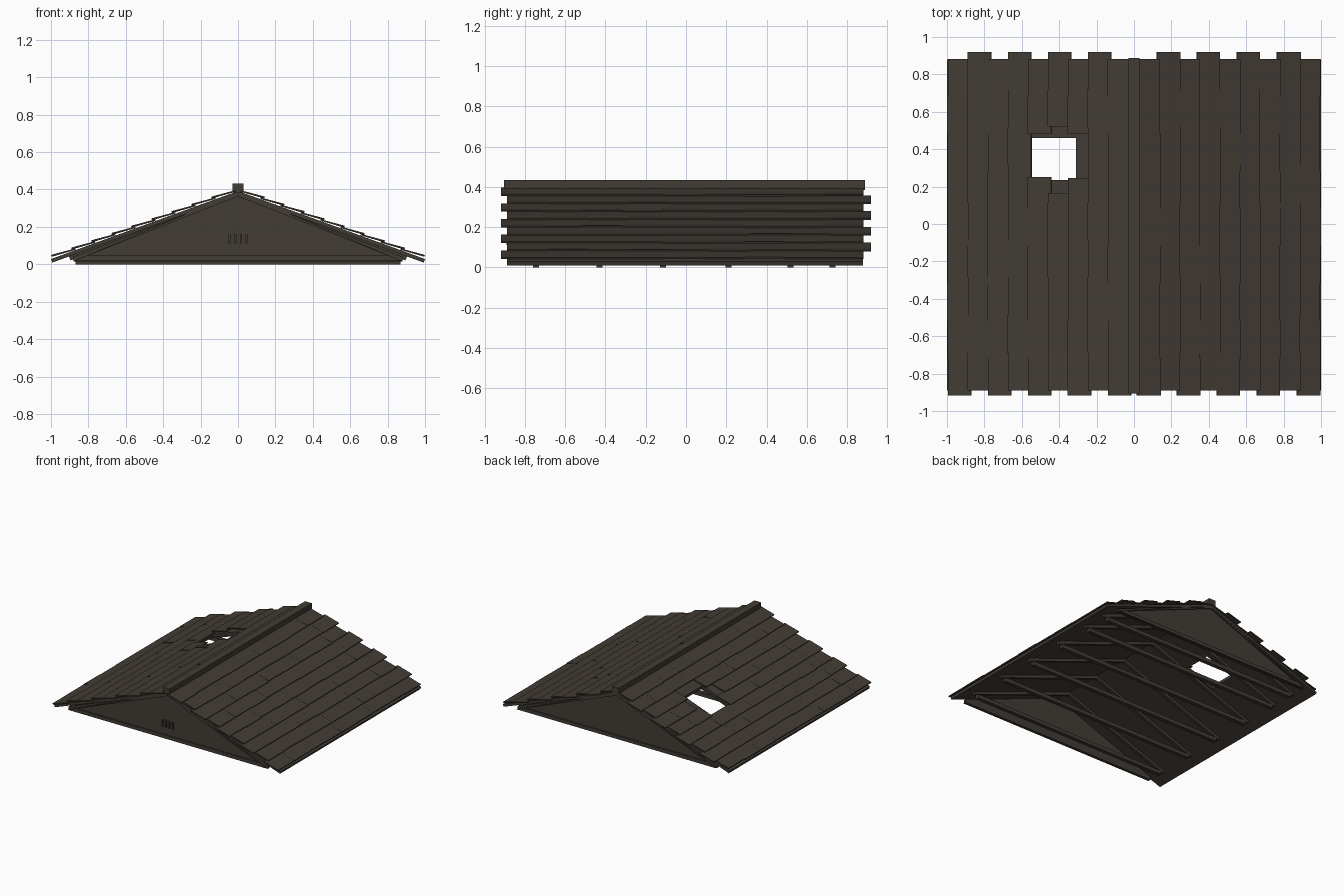
import bpy, bmesh, math, random

if "Cube" in bpy.data.objects:
    bpy.data.objects.remove(bpy.data.objects["Cube"])

random.seed(4)
A = math.radians(20)
Z0 = 0.392  # height of the deck's top surface at the ridge


def material(name, col):
    m = bpy.data.materials.new(name)
    m.diffuse_color = (*col, 1)
    m.use_nodes = True
    m.node_tree.nodes["Principled BSDF"].inputs["Base Color"].default_value = m.diffuse_color
    return m


SHINGLE = material("dark shingle brown", (0.055, 0.045, 0.035))
WOOD = material("dark timber", (0.054, 0.045, 0.036))


def slope(side, x, n):
    """Point in the xz plane: x along the slope, n above the deck."""
    return (side * (x + n * math.sin(A)), Z0 - x * math.tan(A) + n * math.cos(A))


def add_prism(bm, profile, y0, y1):
    """Extrude an xz profile from y0 to y1."""
    a = [bm.verts.new((x, y0, z)) for x, z in profile]
    b = [bm.verts.new((x, y1, z)) for x, z in profile]
    k = len(profile)
    bm.faces.new(a)
    bm.faces.new(b[::-1])
    for i in range(k):
        j = (i + 1) % k
        bm.faces.new((a[j], a[i], b[i], b[j]))


def rect(x0, x1, z0, z1):
    return [(x0, z0), (x1, z0), (x1, z1), (x0, z1)]


def finish(name, bm, mat):
    bmesh.ops.recalc_face_normals(bm, faces=bm.faces[:])
    me = bpy.data.meshes.new(name)
    bm.to_mesh(me)
    bm.free()
    ob = bpy.data.objects.new(name, me)
    bpy.context.collection.objects.link(ob)
    me.materials.append(mat)
    return ob


def prism(name, profile, y0, y1, mat):
    bm = bmesh.new()
    add_prism(bm, profile, y0, y1)
    return finish(name, bm, mat)


# Roof decks
decks = {}
for side, label in ((-1, "left"), (1, "right")):
    prof = [slope(side, 1.0, 0), slope(side, 1.0, -0.02),
            (0, Z0 - 0.0213), (0, Z0)]
    decks[side] = prism(label + "_roof_deck", prof, -0.89, 0.88, WOOD)

# Broken hole through the left deck
cutter = prism("hole_cutter", rect(-0.545, -0.31, 0.0, 0.6), 0.235, 0.46, WOOD)
cutter.hide_render = True
mod = decks[-1].modifiers.new("hole", 'BOOLEAN')
mod.operation = 'DIFFERENCE'
mod.solver = 'EXACT'
mod.object = cutter
bpy.context.view_layer.objects.active = decks[-1]
bpy.ops.object.modifier_apply(modifier="hole")
bpy.data.objects.remove(cutter)

# Shingle rows in running bond, with rows 2-4 broken away on the left
ROWS, PITCH, COLS = 9, 0.107, 9
GAPS = {2: (0.245, 0.48), 3: (0.165, 0.52), 4: (0.25, 0.48)}
for side, label in ((-1, "left"), (1, "right")):
    bm = bmesh.new()
    for r in range(ROWS):
        x0, x1 = 0.027 + r * PITCH, 0.027 + (r + 1) * PITCH
        ya, yb = (-0.918, 0.882) if r % 2 == 0 else (-0.89, 0.92)
        for c in range(COLS):
            s = ya + (yb - ya) * c / COLS
            e = ya + (yb - ya) * (c + 1) / COLS
            parts = [(s, e)]
            if side < 0 and r in GAPS:
                g0, g1 = GAPS[r]
                parts = [(s, min(e, g0)), (max(s, g1), e)]
            lift = random.uniform(-0.0015, 0.0015)
            drop = random.uniform(-0.003, 0.003)
            for p, q in parts:
                if q - p < 0.005:
                    continue
                up, lo = max(x0 - 0.015, 0.01), x1 + drop
                prof = [slope(side, up, 0.001), slope(side, lo, 0.011 + lift),
                        slope(side, lo, 0.019 + lift), slope(side, up, 0.009)]
                add_prism(bm, prof, p, q)
    finish(label + "_shingles", bm, SHINGLE)

# Ridge cap
prism("ridge_cap", rect(-0.03, 0.03, 0.385, 0.433), -0.905, 0.888, SHINGLE)

# Gable ends: panel plus raised triangular trim
OUT = [(-0.88, 0.015), (0.88, 0.015), (0.88, 0.04), (0, 0.375), (-0.88, 0.04)]
TRI_OUT = [(-0.88, 0.018), (0.88, 0.018), (0, 0.385)]
TRI_IN = [(-0.805, 0.046), (0.805, 0.046), (0, 0.363)]
for name, y_in, y_out, d in (("front", -0.86, -0.878, -1), ("back", 0.85, 0.868, 1)):
    prism(name + "_gable_panel", OUT, min(y_in, y_out), max(y_in, y_out), WOOD)
    bm = bmesh.new()
    for i in range(3):
        j = (i + 1) % 3
        add_prism(bm, [TRI_OUT[i], TRI_OUT[j], TRI_IN[j], TRI_IN[i]],
                  y_out - d * 0.004, y_out + d * 0.01)
    finish(name + "_gable_trim", bm, WOOD)

# Front vent: backing plate and upright slats
prism("vent_plate", rect(-0.052, 0.052, 0.11, 0.16), -0.883, -0.876, WOOD)
bm = bmesh.new()
for k in range(4):
    x = -0.052 + k * 0.0307
    add_prism(bm, rect(x, x + 0.012, 0.11, 0.16), -0.892, -0.881)
finish("vent_slats", bm, WOOD)

# Tie beams and rafters under the roof
BEAMS = (-0.745, -0.43, -0.115, 0.21, 0.52, 0.727)
for k, y in enumerate(BEAMS):
    prism(f"tie_beam_{k + 1}", rect(-0.87, 0.87, 0.0, 0.03), y - 0.015, y + 0.015, WOOD)
    bm = bmesh.new()
    for side in (-1, 1):
        prof = [slope(side, 0.0, -0.018), slope(side, 0.91, -0.018),
                slope(side, 0.91, -0.043), slope(side, 0.0, -0.043)]
        add_prism(bm, prof, y - 0.0125, y + 0.0125)
    finish(f"rafter_pair_{k + 1}", bm, WOOD)
